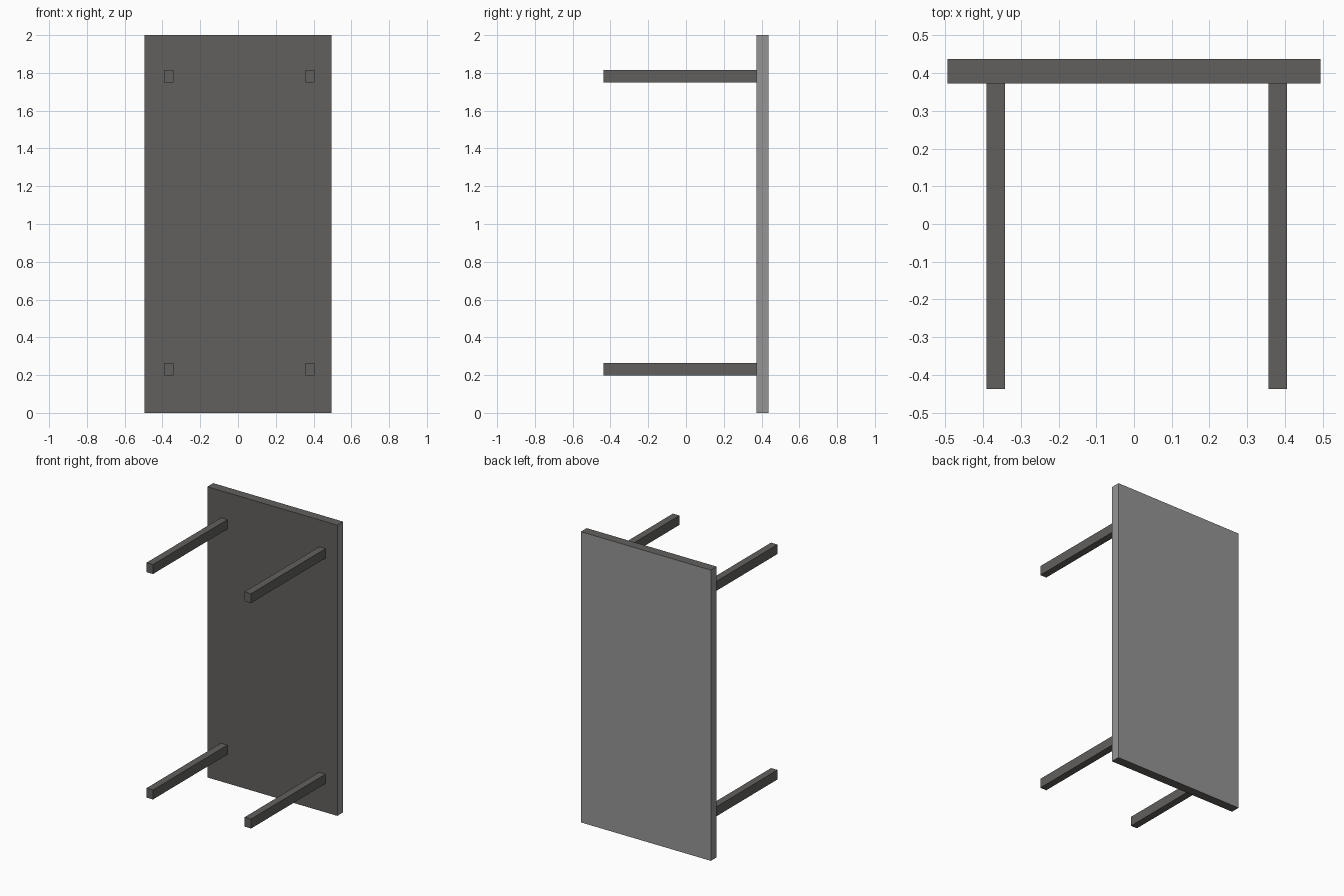
import bpy, bmesh

if "Cube" in bpy.data.objects:
    bpy.data.objects.remove(bpy.data.objects["Cube"])


def material(name, rgb):
    m = bpy.data.materials.new(name)
    m.diffuse_color = (*rgb, 1.0)
    m.use_nodes = True
    m.node_tree.nodes["Principled BSDF"].inputs["Base Color"].default_value = m.diffuse_color
    return m


dark = material("dark_grey", (0.122, 0.117, 0.110))
light = material("light_grey", (0.30, 0.30, 0.30))


def box(name, lo, hi, mats):
    bm = bmesh.new()
    bmesh.ops.create_cube(bm, size=1.0)
    for v in bm.verts:
        v.co = [(a + b) / 2 + c * (b - a) for a, b, c in zip(lo, hi, v.co)]
    bm.normal_update()
    me = bpy.data.meshes.new(name)
    for m in mats:
        me.materials.append(m)
    # light finish on the back and the long side edges
    if len(mats) > 1:
        for f in bm.faces:
            f.material_index = int(f.normal.y > 0.5 or abs(f.normal.x) > 0.5)
    bm.to_mesh(me)
    bm.free()
    ob = bpy.data.objects.new(name, me)
    bpy.context.collection.objects.link(ob)
    return ob


# table top, standing on its short edge
box("table_top", (-0.495, 0.373, 0.0), (0.495, 0.437, 2.0), [dark, light])

# four legs pointing forward
for x, side in ((-0.366, "left"), (0.381, "right")):
    for z, level in ((0.231, "lower"), (1.782, "upper")):
        box(f"{level}_{side}_leg", (x - 0.0245, -0.437, z - 0.0325),
            (x + 0.0245, 0.373, z + 0.0325), [dark])
